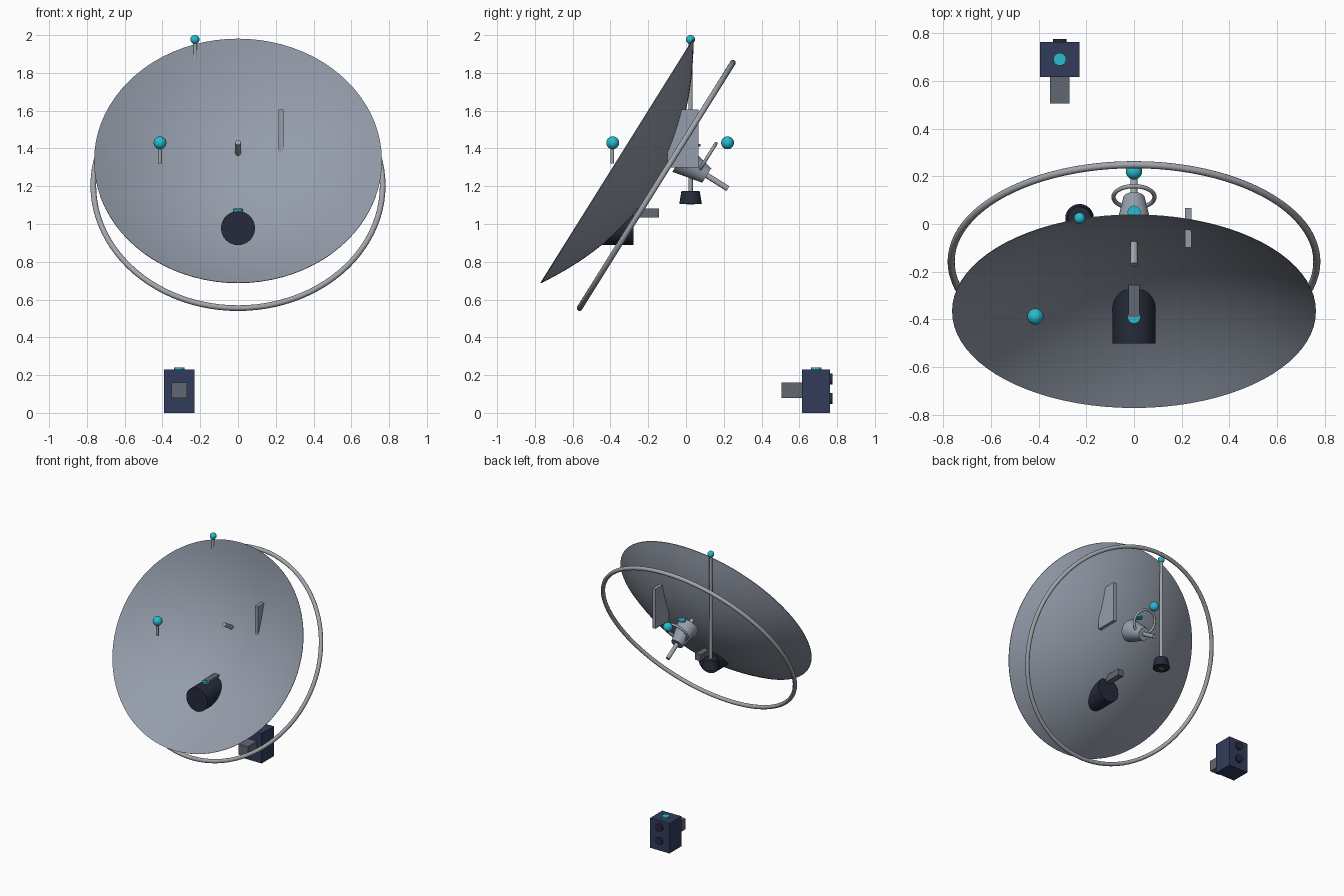
import bpy, bmesh, math
from mathutils import Vector, Matrix

if "Cube" in bpy.data.objects:
    bpy.data.objects.remove(bpy.data.objects["Cube"])

TILT = math.radians(32)
N = Vector((0, -math.cos(TILT), math.sin(TILT)))      # direction the dish faces
U = Vector((0, math.sin(TILT), math.cos(TILT)))       # upward within the rim plane
RIM = Vector((0, -0.367, 1.335))
FACE_N = Matrix((Vector((1, 0, 0)), U, N)).transposed().to_4x4()
FACE_N.col[0] = (1, 0, 0, 0) if N.cross(U).x < 0 else (-1, 0, 0, 0)
if FACE_N.to_3x3().determinant() < 0:
    FACE_N.col[0] = -FACE_N.col[0]


def mat(name, rgb):
    m = bpy.data.materials.new(name)
    m.diffuse_color = (*rgb, 1)
    m.use_nodes = True
    m.node_tree.nodes["Principled BSDF"].inputs["Base Color"].default_value = m.diffuse_color
    return m


STEEL = mat("pale_steel", (0.30, 0.34, 0.41))
METAL = mat("grey_metal", (0.36, 0.38, 0.41))
DARK = mat("dark_housing", (0.018, 0.024, 0.042))
NAVY = mat("navy_box", (0.032, 0.045, 0.105))
SLATE = mat("slate", (0.12, 0.135, 0.17))
TEAL = mat("teal", (0.02, 0.50, 0.62))


def finish(name, bm, material, smooth=True):
    bmesh.ops.recalc_face_normals(bm, faces=bm.faces[:])
    me = bpy.data.meshes.new(name)
    bm.to_mesh(me)
    bm.free()
    ob = bpy.data.objects.new(name, me)
    bpy.context.collection.objects.link(ob)
    me.materials.append(material)
    if smooth:
        bpy.ops.object.select_all(action='DESELECT')
        ob.select_set(True)
        bpy.context.view_layer.objects.active = ob
        bpy.ops.object.shade_smooth_by_angle(angle=math.radians(35))
    return ob


def box(name, lo, hi, material):
    lo, hi = Vector(lo), Vector(hi)
    bm = bmesh.new()
    bmesh.ops.create_cube(bm, size=1, matrix=Matrix.Translation((lo + hi) / 2)
                          @ Matrix.Diagonal((*(hi - lo), 1)))
    return finish(name, bm, material, False)


def tube(name, a, b, r1, r2, material, seg=24):
    a, b = Vector(a), Vector(b)
    rot = (b - a).to_track_quat('Z', 'Y').to_matrix().to_4x4()
    bm = bmesh.new()
    bmesh.ops.create_cone(bm, cap_ends=True, segments=seg, radius1=r1, radius2=r2,
                          depth=(b - a).length,
                          matrix=Matrix.Translation((a + b) / 2) @ rot)
    return finish(name, bm, material)


def ball(name, c, r):
    bm = bmesh.new()
    bmesh.ops.create_uvsphere(bm, u_segments=24, v_segments=16, radius=r,
                              matrix=Matrix.Translation(c))
    return finish(name, bm, TEAL)


def cap(name, x, y, z):
    return tube(name, (x, y, z - 0.002), (x, y, z + 0.011), 0.027, 0.027, TEAL)


def sweep(name, profile, centre, seg, material, closed):
    """Revolve an (r, h) profile about the dish axis direction."""
    bm = bmesh.new()
    n = len(profile)
    rings = [[bm.verts.new((r * math.cos(2 * math.pi * i / seg),
                            r * math.sin(2 * math.pi * i / seg), h))
              for r, h in profile] for i in range(seg)]
    for i in range(seg):
        p, q = rings[i], rings[(i + 1) % seg]
        for j in range(n if closed else n - 1):
            k = (j + 1) % n
            bm.faces.new((p[j], q[j], q[k], p[k]))
    bmesh.ops.remove_doubles(bm, verts=bm.verts[:], dist=1e-5)
    bm.transform(Matrix.Translation(centre) @ FACE_N)
    return finish(name, bm, material)


def torus(name, centre, R, r, seg, sides=12):
    prof = [(R + r * math.cos(2 * math.pi * j / sides), r * math.sin(2 * math.pi * j / sides))
            for j in range(sides)]
    return sweep(name, prof, centre, seg, METAL, True)


# Reflector dish: thin parabolic shell
R, DEPTH, T, STEPS = 0.762, 0.238, 0.004, 16
inner = [(R * i / STEPS, DEPTH * ((i / STEPS) ** 2 - 1)) for i in range(STEPS + 1)]
outer = [(r, h - T) for r, h in reversed(inner)]
sweep("reflector_dish", inner + outer, RIM, 80, STEEL, False)

# Backing ring behind the dish
torus("backing_ring", RIM - N * 0.247, 0.766, 0.015, 96)

# Hub with axle, handle ring, cap and floating beacon
axis = Vector((0, 0.225, 1.185))


def on_axis(y):
    return axis + N * ((0.225 - y) / math.cos(TILT))


tube("hub", on_axis(-0.03), on_axis(0.11), 0.08, 0.045, STEEL, 32)
tube("axle", on_axis(-0.17), on_axis(0.222), 0.015, 0.015, METAL, 16)
torus("handle_ring", Vector((0, 0.113, 1.353)), 0.086, 0.009, 40)
cap("hub_cap", 0, 0.05, 1.413)
ball("rear_beacon", (0, 0.22, 1.43), 0.034)

# Side fin
box("side_fin", (0.214, -0.098, 1.30), (0.24, 0.066, 1.605), STEEL)

# Front beacon on a short stick
tube("front_beacon_stick", (-0.413, -0.39, 1.32), (-0.413, -0.39, 1.42), 0.01, 0.01, METAL, 12)
ball("front_beacon", (-0.413, -0.388, 1.43), 0.034)

# Mast with weight and ball tip
tube("mast", (-0.228, 0.024, 1.17), (-0.228, 0.024, 1.97), 0.012, 0.011, METAL, 12)
tube("mast_weight", (-0.228, 0.024, 1.105), (-0.228, 0.024, 1.175), 0.06, 0.048, DARK)
tube("mast_plug", (-0.228, 0.024, 1.102), (-0.228, 0.024, 1.12), 0.02, 0.02, SLATE, 16)
ball("mast_tip", (-0.228, 0.024, 1.977), 0.024)

# Drum receiver with arm
tube("drum_receiver", (0, -0.5, 0.978), (0, -0.277, 0.978), 0.09, 0.09, DARK, 32)
box("drum_arm", (-0.023, -0.39, 1.034), (0.023, -0.143, 1.083), SLATE)
cap("drum_cap", 0, -0.39, 1.069)

# Ground box with stub and two ports
box("ground_box", (-0.393, 0.615, 0), (-0.229, 0.762, 0.23), NAVY)
box("ground_box_stub", (-0.351, 0.505, 0.078), (-0.27, 0.63, 0.16), SLATE)
cap("ground_box_cap", -0.311, 0.69, 0.23)
for i, z in enumerate((0.077, 0.18)):
    tube("port_%d" % (i + 1), (-0.311, 0.755, z), (-0.311, 0.776, z), 0.029, 0.029, DARK)
